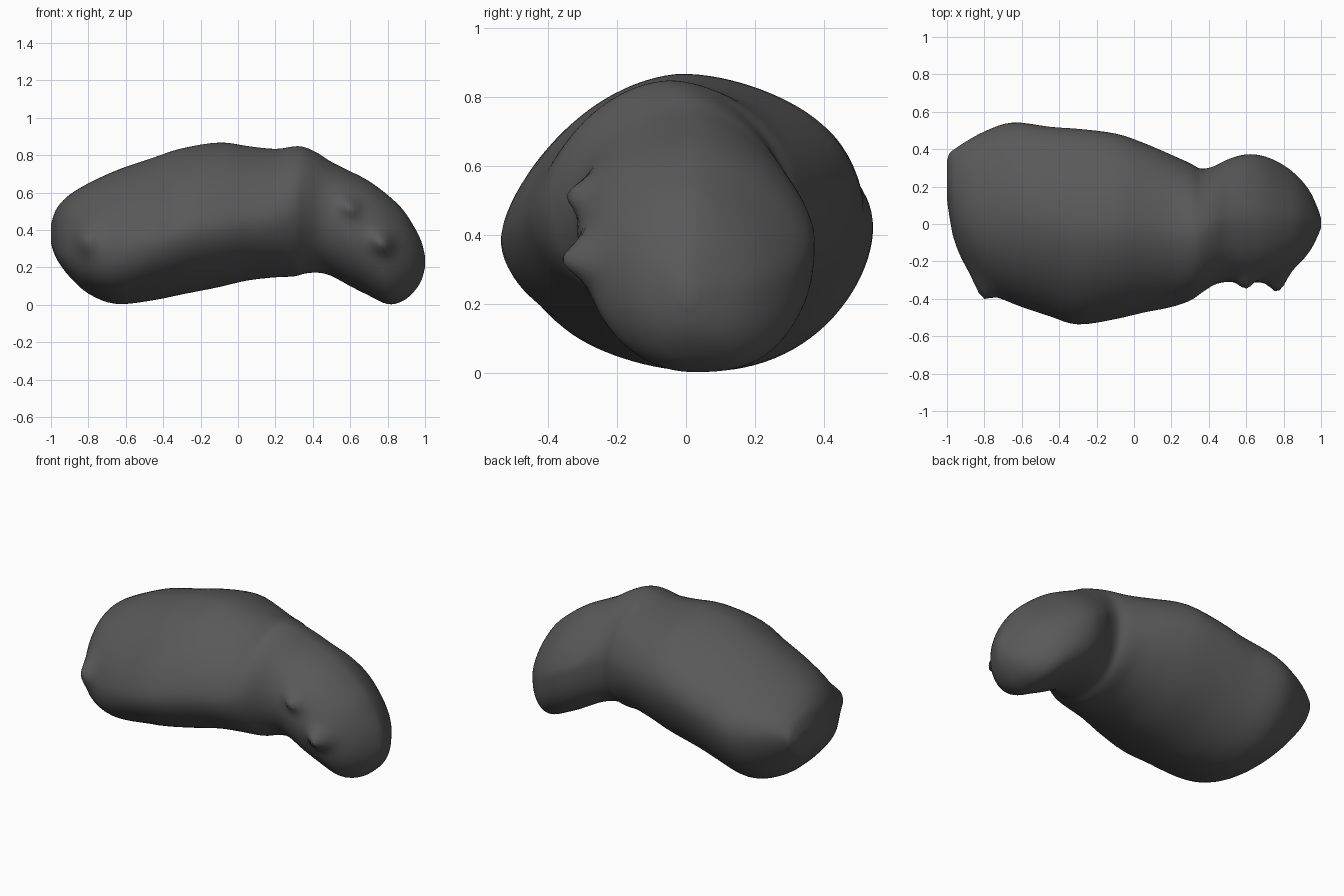
import bpy, bmesh, math

if "Cube" in bpy.data.objects:
    bpy.data.objects.remove(bpy.data.objects["Cube"])

# Cross-sections along the body: x, z bottom, z top, y front, y back
SECTIONS = [
    (-1.00, .33, .43, .13, .34), (-.985, .28, .48, .03, .38),
    (-.96, .23, .53, -.09, .40), (-.90, .15, .59, -.225, .44),
    (-.80, .06, .65, -.345, .495), (-.65, .003, .72, -.425, .545),
    (-.45, .025, .79, -.495, .52), (-.30, .055, .838, -.54, .51),
    (-.10, .095, .87, -.51, .485), (.05, .13, .85, -.475, .435),
    (.20, .147, .834, -.445, .37), (.30, .152, .849, -.41, .325),
    (.36, .168, .843, -.37, .295), (.43, .172, .81, -.325, .31),
    (.50, .155, .765, -.31, .345), (.60, .10, .715, -.315, .373),
    (.70, .05, .663, -.305, .362), (.80, .003, .588, -.275, .315),
    (.88, .02, .512, -.215, .25), (.94, .07, .42, -.145, .175),
    (.98, .13, .34, -.07, .09), (1.0, .20, .26, -.02, .03),
]
# Roundness by x (2 = ellipse): x, upper back, upper front, lower back, lower front
ROUNDNESS = [(-.9, 1.9, 2.0, 2.0, 2.3), (-.4, 1.8, 1.6, 1.9, 1.75),
             (.2, 1.95, 1.65, 1.9, 1.8), (.5, 1.5, 2.1, 2.8, 2.0)]
# Small nubs on the front side: x, z, size x, size z, height
NUBS = [(-.81, .35, .045, .08, .08), (.60, .52, .045, .04, .065),
        (.77, .33, .05, .05, .09)]
STEPS, SIDES = 4, 96


def spline(p0, p1, p2, p3, t):
    return [.5 * (2 * b + (c - a) * t + (2 * a - 5 * b + 4 * c - d) * t * t
                  + (3 * b - a - 3 * c + d) * t ** 3)
            for a, b, c, d in zip(p0, p1, p2, p3)]


def smooth_sections(s):
    out = []
    for i in range(len(s) - 1):
        for k in range(STEPS):
            out.append(spline(s[max(i - 1, 0)], s[i], s[i + 1],
                              s[min(i + 2, len(s) - 1)], k / STEPS))
    return out + [s[-1]]


def clamp(v):
    return max(0, min(1, v))


def roundness(x):
    for a, b in zip(ROUNDNESS, ROUNDNESS[1:]):
        if x < b[0]:
            t = clamp((x - a[0]) / (b[0] - a[0]))
            return [p + (q - p) * t for p, q in zip(a[1:], b[1:])]
    return ROUNDNESS[-1][1:]


# Body: rings lofted along x, with a slight twist fading toward the head
bm = bmesh.new()
rings = []
for x, z0, z1, y0, y1 in smooth_sections(SECTIONS):
    h, w = (z1 - z0) / 2, (y1 - y0) / 2
    tilt = .06 * clamp((.4 - x) / .5) * min(1, w / .4)
    quarters = roundness(x)
    ring = []
    for j in range(SIDES):
        a = 2 * math.pi * (j + .5) / SIDES
        c, s = math.cos(a), math.sin(a)
        n = quarters[(0 if s > 0 else 2) + (0 if c > 0 else 1)]
        r = (abs(c) ** n + abs(s) ** n) ** (-1 / n)
        c, s = c * r, s * r
        y = (y0 + y1) / 2 + w * c
        z = (z0 + z1) / 2 + h * s + tilt * c ** 3
        if c < 0:
            for nx, nz, sx, sz, height in NUBS:
                y -= height * math.exp(-((x - nx) / sx) ** 2 - ((z - nz) / sz) ** 2)
        ring.append(bm.verts.new((x, y, z)))
    rings.append(ring)
for r, q in zip(rings, rings[1:]):
    for j in range(SIDES):
        k = (j + 1) % SIDES
        bm.faces.new((r[j], r[k], q[k], q[j]))

# Soften the seams between quarters
for _ in range(3):
    bmesh.ops.smooth_vert(bm, verts=[v for r in rings[8:-8] for v in r], factor=.3,
                          use_axis_x=False, use_axis_y=True, use_axis_z=True)

# Rounded end caps
for ring in (rings[0], rings[-1]):
    cap = bm.faces.new(ring)
    bmesh.ops.poke(bm, faces=[cap])
bmesh.ops.recalc_face_normals(bm, faces=bm.faces)
for f in bm.faces:
    f.smooth = True

mesh = bpy.data.meshes.new("rock_body")
bm.to_mesh(mesh)
bm.free()
body = bpy.data.objects.new("rock_body", mesh)
bpy.context.collection.objects.link(body)

# Dark grey stone
stone = bpy.data.materials.new("dark grey stone")
stone.diffuse_color = (.1, .1, .1, 1)
stone.use_nodes = True
stone.node_tree.nodes["Principled BSDF"].inputs["Base Color"].default_value = stone.diffuse_color
mesh.materials.append(stone)
